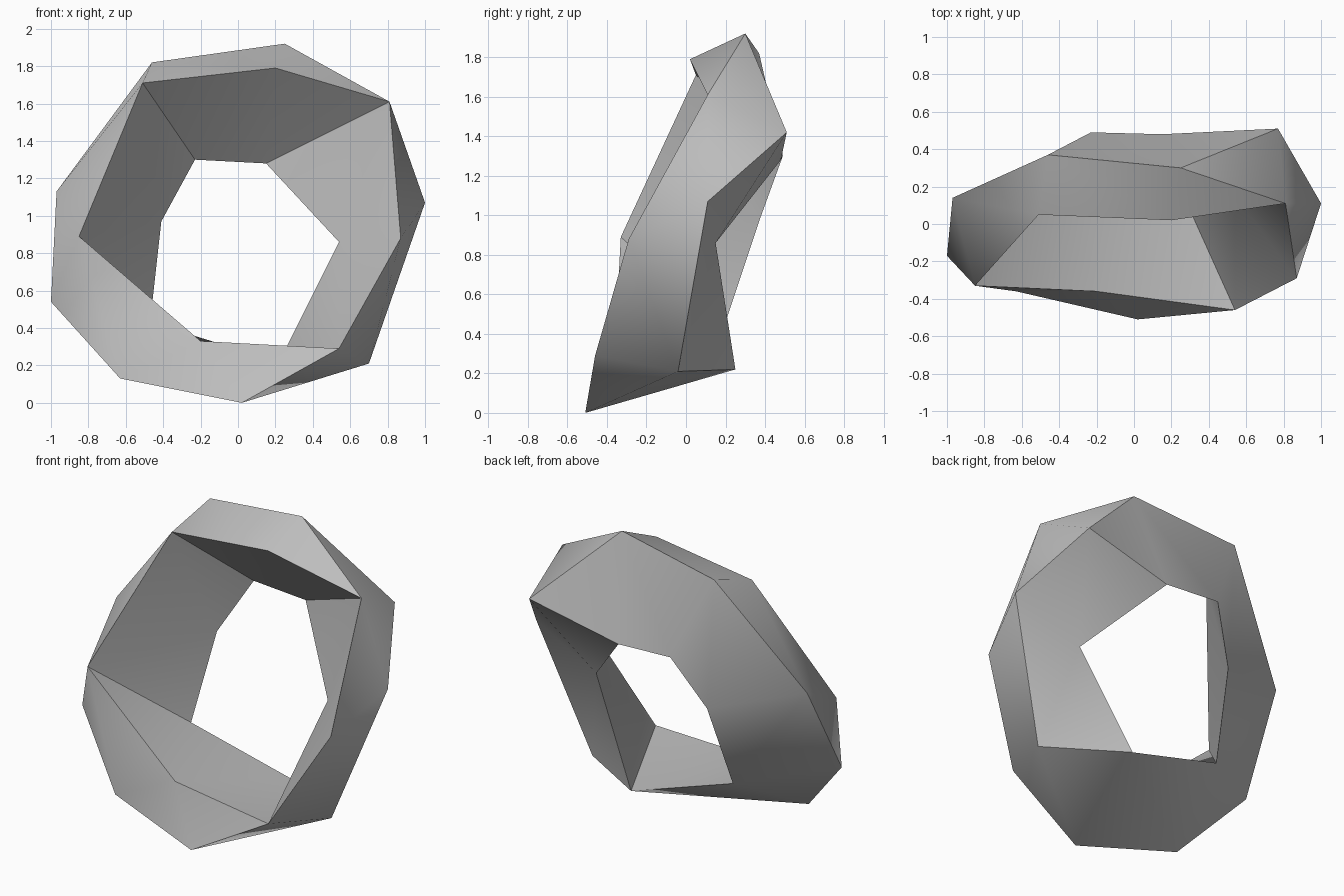
import bpy
import bmesh
import math

default_cube = bpy.data.objects.get("Cube")
if default_cube:
    bpy.data.objects.remove(default_cube, do_unlink=True)


def make_material(name, color):
    """One flat colour, shown in the viewport and in a render."""
    material = bpy.data.materials.new(name)
    material.use_nodes = True
    material.diffuse_color = color
    shader = material.node_tree.nodes["Principled BSDF"]
    shader.inputs["Base Color"].default_value = color
    return material


def add_strand(mesh, points):
    """Create one closed ridge line of the ring."""
    return [mesh.verts.new(point) for point in points]


def bridge(mesh, first, second, steps):
    """Join two closed ridges; each letter tells which ridge moves ahead."""
    i = j = 0
    for step in steps:
        a = first[i % len(first)]
        b = second[j % len(second)]
        if step == "a":
            i += 1
            mesh.faces.new((a, first[i % len(first)], b))
        else:
            j += 1
            mesh.faces.new((a, second[j % len(second)], b))


ring_mesh = bmesh.new()

# Front ridge, anticlockwise from the top
front = add_strand(ring_mesh, [
    (.2, .02, 1.79), (-.51, .05, 1.71), (-.85, -.33, .89), (-.2, -.36, .33),
    (.54, -.46, .29), (.87, -.29, .88), (.81, .11, 1.61)])

# Outer rim, anticlockwise from the top
outer = add_strand(ring_mesh, [
    (.25, .3, 1.92), (-.46, .37, 1.82), (-.97, .14, 1.13), (-1, -.17, .54),
    (-.63, -.36, .13), (.02, -.51, 0), (.7, -.04, .21), (1, .11, 1.07),
    (.77, .51, 1.42)])

# Inner ridge around the back of the hole, anticlockwise from the top
inner = add_strand(ring_mesh, [
    (.15, .48, 1.28), (-.23, .49, 1.3), (-.41, .37, .97),
    (-.47, .19, .43), (.22, .25, .22), (.54, .15, .86)])

# Three bands of triangles close the twisted ring
bridge(ring_mesh, front, outer, "bababbababababba")
bridge(ring_mesh, outer, inner, "bababaabaabaaba")
bridge(ring_mesh, inner, front, "abababababbab")
bmesh.ops.recalc_face_normals(ring_mesh, faces=ring_mesh.faces[:])

mesh_data = bpy.data.meshes.new("faceted_ring")
ring_mesh.to_mesh(mesh_data)
ring_mesh.free()
mesh_data.materials.append(make_material("plain grey", (.52, .52, .52, 1)))
ring = bpy.data.objects.new("faceted_ring", mesh_data)
bpy.context.collection.objects.link(ring)

# Soft shading inside the bands, crisp ridges between them
bpy.ops.object.select_all(action="DESELECT")
ring.select_set(True)
bpy.context.view_layer.objects.active = ring
bpy.ops.object.shade_smooth_by_angle(angle=math.radians(50))
